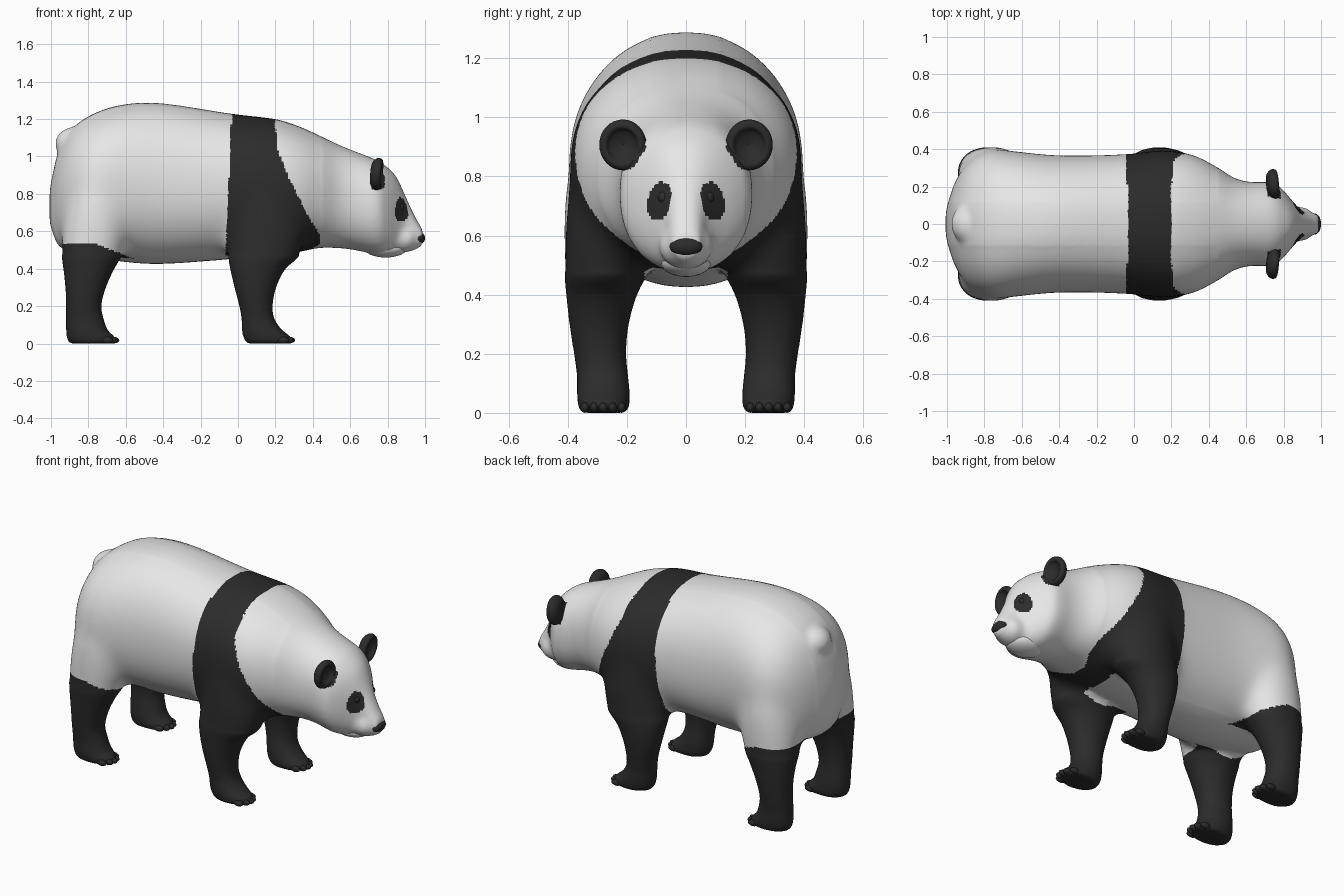
import bpy, bmesh, math
from mathutils import Matrix, Vector

if "Cube" in bpy.data.objects:
    bpy.data.objects.remove(bpy.data.objects["Cube"])


def material(name, value):
    m = bpy.data.materials.new(name)
    m.use_nodes = True
    m.diffuse_color = (value, value, value, 1)
    m.node_tree.nodes["Principled BSDF"].inputs["Base Color"].default_value = (value, value, value, 1)
    return m


WHITE = material("white_fur", 0.8)
BLACK = material("black_fur", 0.025)


def finish(bm, name, *mats):
    bmesh.ops.recalc_face_normals(bm, faces=bm.faces)
    for f in bm.faces:
        f.smooth = True
    me = bpy.data.meshes.new(name)
    bm.to_mesh(me)
    bm.free()
    for m in mats:
        me.materials.append(m)
    ob = bpy.data.objects.new(name, me)
    bpy.context.collection.objects.link(ob)
    return ob


def spline(rows, steps=4):
    """Catmull-Rom interpolation through rows of numbers."""
    out = []
    for i in range(len(rows) - 1):
        a, b, c, d = (rows[min(max(i + k, 0), len(rows) - 1)] for k in (-1, 0, 1, 2))
        for s in range(steps):
            t = s / steps
            out.append([q + t * (r - p + t * (2*p - 5*q + 4*r - e + t * (3*(q - r) + e - p))) / 2
                        for p, q, r, e in zip(a, b, c, d)])
    return out + [list(rows[-1])]


def loft(bm, rows, place, power, n=40):
    """Skin superellipse rings; each row is position, low/high, low/high."""
    rings = []
    for pos, a0, a1, b0, b1 in spline(rows):
        ring = []
        for i in range(n):
            c, s = math.cos(math.tau * i / n), math.sin(math.tau * i / n)
            u = math.copysign(abs(c) ** (2 / power), c)
            v = math.copysign(abs(s) ** (2 / power), s)
            ring.append(bm.verts.new(place(pos, (a0 + a1 + (a1 - a0) * u) / 2,
                                           (b0 + b1 + (b1 - b0) * v) / 2)))
        rings.append(ring)
    for r, q in zip(rings, rings[1:]):
        for i in range(n):
            j = (i + 1) % n
            bm.faces.new((r[i], r[j], q[j], q[i]))
    bm.faces.new(rings[0])
    bm.faces.new(rings[-1])


def ellipsoid(bm, centre, radii, seg=20):
    mat = Matrix.Translation(centre) @ Matrix.Diagonal((*radii, 1))
    bmesh.ops.create_uvsphere(bm, u_segments=seg, v_segments=seg // 2, radius=1, matrix=mat)


# Torso, neck and head: x, underside, back line, half width
TORSO = [(-1.007, .64, .82, .06), (-.988, .585, .92, .14), (-.957, .52, 1.03, .23), (-.88, .48, 1.155, .34),
         (-.76, .46, 1.235, .398), (-.6, .435, 1.28, .386), (-.4, .425, 1.284, .368),
         (-.05, .45, 1.231, .374), (.12, .47, 1.211, .394), (.22, .48, 1.196, .392),
         (.33, .49, 1.16, .368), (.43, .51, 1.115, .315), (.53, .51, 1.067, .25),
         (.62, .5, 1.03, .225), (.74, .475, .982, .222), (.8, .475, .942, .178),
         (.85, .48, .887, .12), (.9, .49, .78, .07), (.95, .5, .675, .058), (.988, .525, .61, .05)]

# Legs: z, rear, front, inner, outer
FRONT_LEG = [(0, .045, .28, .195, .36), (.03, .027, .292, .19, .368), (.07, .02, .24, .19, .37),
             (.13, .018, .196, .195, .37), (.2, .006, .186, .202, .38), (.3, -.02, .205, .193, .395),
             (.4, -.043, .255, .165, .406), (.47, -.053, .33, .13, .411), (.6, -.05, .36, .08, .41),
             (.75, -.02, .32, .08, .4), (.95, .05, .24, .12, .36)]
HIND_LEG = [(0, -.905, -.66, .195, .36), (.03, -.918, -.65, .19, .368), (.07, -.921, -.695, .19, .37),
            (.13, -.921, -.716, .195, .37), (.2, -.921, -.73, .202, .38), (.3, -.924, -.705, .193, .393),
            (.4, -.935, -.66, .165, .404), (.47, -.944, -.62, .13, .411), (.6, -.945, -.58, .08, .417),
            (.75, -.92, -.58, .08, .41), (.95, -.85, -.64, .12, .37)]

bm = bmesh.new()
loft(bm, [(x, -w, w, lo, hi) for x, lo, hi, w in TORSO], lambda x, y, z: (x, y, z), 2.2)
for side in (1, -1):
    for leg in (FRONT_LEG, HIND_LEG):
        loft(bm, leg, lambda z, x, y: (x, y * side, z), 2.1)
ellipsoid(bm, (-.868, 0, 1.068), (.112, .115, .092))  # stub tail
ellipsoid(bm, (.89, 0, .565), (.085, .094, .08))  # muzzle cheeks
body = finish(bm, "body", WHITE, BLACK)

# Fuse the overlapping forms into one smooth skin
mod = body.modifiers.new("fuse", "REMESH")
mod.mode = "VOXEL"
mod.voxel_size = 0.012
mod = body.modifiers.new("soften", "SMOOTH")
mod.factor = 0.5
mod.iterations = 20
bpy.context.view_layer.update()
skin = bpy.data.meshes.new_from_object(body.evaluated_get(bpy.context.evaluated_depsgraph_get()))
body.modifiers.clear()
body.data = skin

# Blend hips and shoulders further into the flanks
bm = bmesh.new()
bm.from_mesh(skin)
flanks = [v for v in bm.verts if v.co.z > .47 and abs(v.co.y) > .12 and v.co.x < .45]
for _ in range(70):
    bmesh.ops.smooth_vert(bm, verts=flanks, factor=0.5,
                          use_axis_x=True, use_axis_y=True, use_axis_z=True)
bm.to_mesh(skin)
bm.free()

# Front edge of the shoulder band: height, x
BAND = [(.47, .4), (.5, .385), (.53, .435), (.585, .435), (.69, .37), (.88, .275), (1.04, .21), (1.3, .19)]


def band_edge(z):
    if z <= BAND[0][0]:
        return BAND[0][1]
    for (z0, x0), (z1, x1) in zip(BAND, BAND[1:]):
        if z <= z1:
            return x0 + (x1 - x0) * (z - z0) / (z1 - z0)
    return BAND[-1][1]


def is_black(p):
    x, y, z = p.x, abs(p.y), p.z
    # Shoulder band and front legs, with a pale belly between the legs
    if -.065 + .03 * max(0, z - .5) / .7 < x < band_edge(z):
        return not (y < .14 and z < .51 and x < .24)
    # Hind legs
    if x < -.5 and z < .535 - .38 * max(0, x + .77):
        return y > .14 or z < .41
    # Ear roots
    if .71 < x < .785 and (y - .213) ** 2 + (z - .9) ** 2 < .076 ** 2:
        return True
    # Eye patches
    dz = z - .715
    return x > .78 and ((y - .091 + .15 * dz) / .04) ** 2 + (dz / .066) ** 2 < 1


for poly in skin.polygons:
    poly.use_smooth = True
    poly.material_index = int(is_black(poly.center))

# Lower jaw, overlapping the muzzle to leave a mouth crease
bm = bmesh.new()
ellipsoid(bm, (.79, 0, .512), (.116, .087, .052), 32)
finish(bm, "lower_jaw", WHITE)

# Nose
bm = bmesh.new()
ellipsoid(bm, (.967, 0, .563), (.033, .056, .034), 24)
finish(bm, "nose", BLACK)

# Ears: a turned cup opening forward
EAR = [(.001, -.034), (.05, -.03), (.074, -.012), (.08, .008), (.072, .024),
       (.056, .026), (.042, .008), (.001, -.006)]
for side, label in ((1, "left"), (-1, "right")):
    bm = bmesh.new()
    rings = [[bm.verts.new((d, r * math.cos(a), 1.08 * r * math.sin(a)))
              for a in (math.tau * i / 32 for i in range(32))] for r, d in spline(EAR, 3)]
    for r, q in zip(rings, rings[1:]):
        for i in range(32):
            bm.faces.new((r[i], r[i - 1], q[i - 1], q[i]))
    ear = finish(bm, label + "_ear", BLACK)
    ear.location = (.742, .213 * side, .907)
    ear.rotation_euler = (0, math.radians(5), math.radians(5 * side))

    # Eye set on the surface inside its dark patch
    _, spot, normal, _ = body.ray_cast(Vector((2, .083 * side, .73)), Vector((-1, 0, 0)))
    bm = bmesh.new()
    ellipsoid(bm, spot - normal * .01, (.018, .018, .021), 16)
    finish(bm, label + "_eye", BLACK)

    # Toes
    for name, x in (("front", .272), ("hind", -.668)):
        bm = bmesh.new()
        for i in range(5):
            off = i - 2
            ellipsoid(bm, (x - .008 * off * off, side * (.28 + .031 * off), .018), (.034, .016, .018), 12)
        finish(bm, f"{label}_{name}_toes", BLACK)
